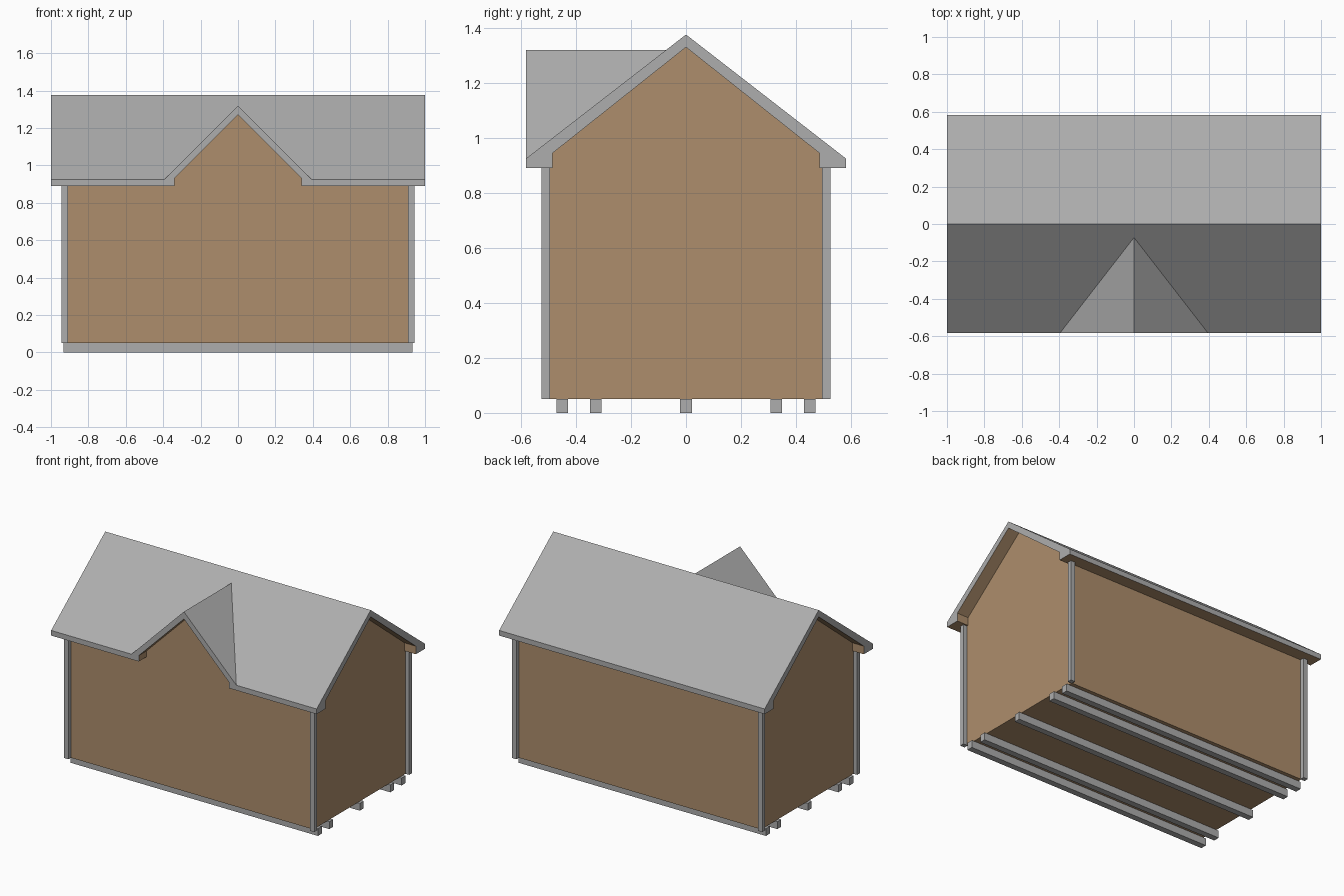
import bpy, bmesh
from mathutils import Vector

if "Cube" in bpy.data.objects:
    bpy.data.objects.remove(bpy.data.objects["Cube"])


def material(name, rgb):
    m = bpy.data.materials.new(name)
    m.diffuse_color = (*rgb, 1)
    m.use_nodes = True
    m.node_tree.nodes["Principled BSDF"].inputs["Base Color"].default_value = m.diffuse_color
    return m


GREY = material("grey", (0.42, 0.42, 0.42))
BROWN = material("brown", (0.42, 0.27, 0.15))


def prism(name, profile, axis, a, b, mats):
    """Extrude a 2D profile from a to b; axis 'x' takes (y, z), axis 'y' takes (x, z)."""
    bm = bmesh.new()
    pts = [(a, p, q) if axis == 'x' else (p, a, q) for p, q in profile]
    face = bm.faces.new([bm.verts.new(p) for p in pts])
    ext = bmesh.ops.extrude_face_region(bm, geom=[face])
    step = Vector((b - a, 0, 0) if axis == 'x' else (0, b - a, 0))
    bmesh.ops.translate(bm, vec=step,
                        verts=[v for v in ext['geom'] if isinstance(v, bmesh.types.BMVert)])
    bmesh.ops.recalc_face_normals(bm, faces=bm.faces)
    me = bpy.data.meshes.new(name)
    bm.to_mesh(me)
    bm.free()
    for m in mats:
        me.materials.append(m)
    ob = bpy.data.objects.new(name, me)
    bpy.context.collection.objects.link(ob)
    return ob


def mirrored(half):
    """Complete a right-hand half profile with its mirror image."""
    return half + [(-p, q) for p, q in reversed(half) if p > 0]


def box(name, x0, x1, y0, y1, z0, z1, mat):
    return prism(name, [(y0, z0), (y1, z0), (y1, z1), (y0, z1)], 'x', x0, x1, [mat])


def colour_roof(ob):
    """Grey on top and on the outer edges, brown on the underside."""
    for f in ob.data.polygons:
        outer = f.normal.z > 0.1 or abs(f.center.x) > 0.99 or abs(f.center.y) > 0.57
        f.material_index = 0 if outer else 1


# walls with gable ends, and the front gable wall
prism("walls", [(-0.4975, 0.05), (0.4975, 0.05), (0.4975, 0.935), (0, 1.335), (-0.4975, 0.935)],
      'x', -0.915, 0.915, [BROWN])
prism("front_gable_wall", [(-0.35, 0.85), (0.35, 0.85), (0.35, 0.93), (0, 1.28), (-0.35, 0.93)],
      'y', -0.4975, -0.15, [BROWN])

# main roof shell with boxed eaves
roof_outer = [(-0.582, 0.925), (0, 1.376), (0.582, 0.925)]
roof_inner = [(0.582, 0.89), (0.485, 0.89), (0.485, 0.945), (0, 1.33),
              (-0.485, 0.945), (-0.485, 0.89), (-0.582, 0.89)]
roof = prism("main_roof", roof_outer + roof_inner, 'x', -1, 1, [GREY, BROWN])

# opening in the front eave under the small gable
cutter = prism("eave_cutter", [(-0.34, 0.8), (0.34, 0.8), (0.34, 0.93), (0, 1.27), (-0.34, 0.93)],
               'y', -0.7, -0.49, [GREY, BROWN])
mod = roof.modifiers.new("eave_opening", 'BOOLEAN')
mod.operation = 'DIFFERENCE'
mod.solver = 'EXACT'
mod.object = cutter
bpy.context.view_layer.update()
cut = bpy.data.meshes.new_from_object(roof.evaluated_get(bpy.context.evaluated_depsgraph_get()))
roof.modifiers.clear()
roof.data = cut
bpy.data.objects.remove(cutter)
colour_roof(roof)

# small front gable roof
gable = prism("front_gable_roof",
              [(-0.395, 0.925), (0, 1.32), (0.395, 0.925), (0.34, 0.925), (0.34, 0.93),
               (0, 1.27), (-0.34, 0.93), (-0.34, 0.925)],
              'y', -0.582, -0.072, [GREY, BROWN])
colour_roof(gable)

# corner posts
for sx in (-1, 1):
    for sy in (-1, 1):
        xs = sorted((sx * 0.91, sx * 0.943))
        ys = sorted((sy * 0.495, sy * 0.525))
        box("corner_post", *xs, *ys, 0.05, 0.892, GREY)

# floor beams
for y in (-0.45, -0.328, 0, 0.328, 0.45):
    box("floor_beam", -0.932, 0.932, y - 0.021, y + 0.021, 0, 0.05, GREY)
